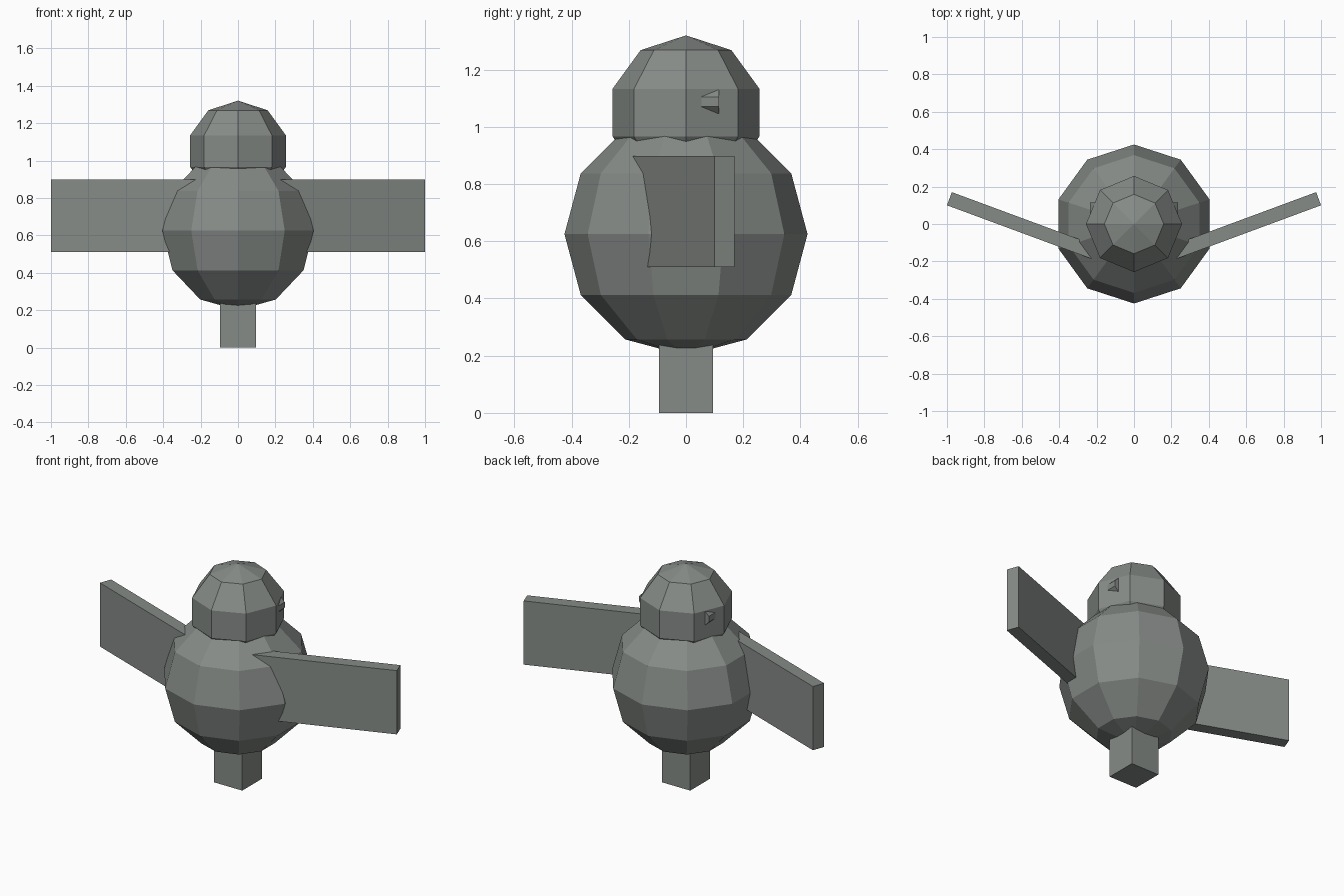
import bpy, bmesh, math
from mathutils import Matrix, Vector

if "Cube" in bpy.data.objects:
    bpy.data.objects.remove(bpy.data.objects["Cube"])

stone = bpy.data.materials.new("grey stone")
stone.diffuse_color = (0.24, 0.26, 0.245, 1)
stone.use_nodes = True
stone.node_tree.nodes["Principled BSDF"].inputs["Base Color"].default_value = stone.diffuse_color


def finish(name, bm):
    me = bpy.data.meshes.new(name)
    bmesh.ops.recalc_face_normals(bm, faces=bm.faces)
    bm.to_mesh(me)
    bm.free()
    me.materials.append(stone)
    ob = bpy.data.objects.new(name, me)
    bpy.context.collection.objects.link(ob)
    return ob


def ball(name, z, radius, segments, rings):
    bm = bmesh.new()
    bmesh.ops.create_uvsphere(bm, u_segments=segments, v_segments=rings, radius=radius,
                              matrix=Matrix.Translation((0, 0, z)))
    return finish(name, bm)


def box(name, centre, size, turn=0.0):
    bm = bmesh.new()
    m = (Matrix.Translation(centre) @ Matrix.Rotation(turn, 4, 'Z')
         @ Matrix.Diagonal((*size, 1)))
    bmesh.ops.create_cube(bm, size=1, matrix=m)
    return finish(name, bm)


# Round body and head
ball("body", 0.625, 0.425, 10, 6)
ball("head", 1.05, 0.27, 8, 5)

# Square foot post, running up into the body
box("foot", (0, 0, 0.13), (0.19, 0.19, 0.26))

for side, label in ((1, "right"), (-1, "left")):
    # Swept-back slab wing, measured from its outer corner at (1, 0.10)
    a = math.radians(20.3)
    length, thick = 0.88, 0.075
    along = Vector((math.cos(a), math.sin(a), 0))
    across = Vector((-math.sin(a), math.cos(a), 0))
    c = Vector((1, 0.10, 0.704)) - along * length / 2 + across * thick / 2
    box(label + "_wing", (side * c.x, c.y, c.z), (length, thick, 0.388), side * a)

    # Eight-sided eye stub, flat end to the back, sunk in the head
    bm = bmesh.new()
    m = (Matrix.Translation((side * 0.193, 0.0775, 1.088))
         @ Matrix.Rotation(math.pi / 2, 4, 'X') @ Matrix.Rotation(math.pi / 8, 4, 'Z'))
    bmesh.ops.create_cone(bm, cap_ends=True, segments=8, radius1=0.045, radius2=0.045,
                          depth=0.075, matrix=m)
    finish(label + "_eye", bm)
